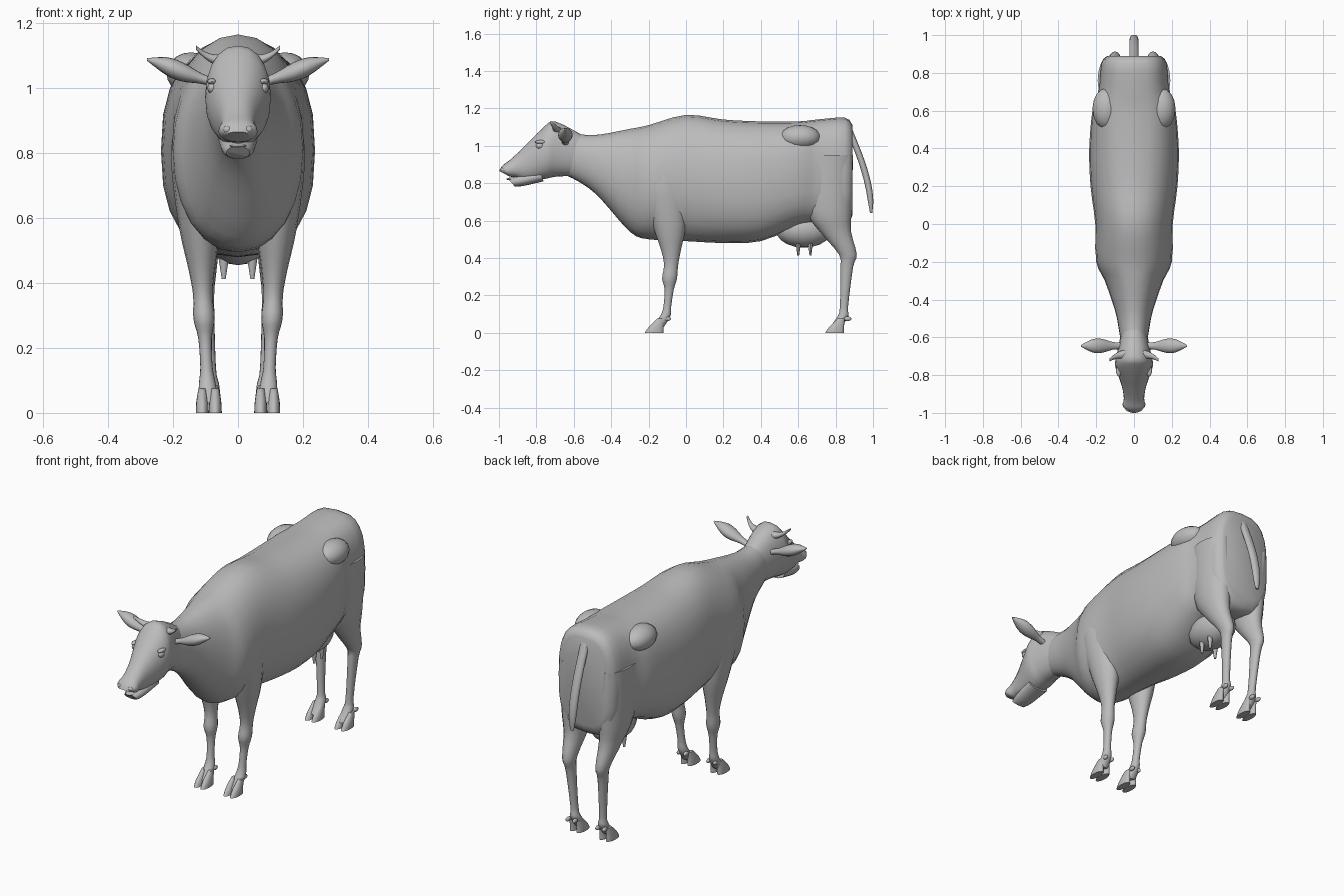
import bpy, bmesh
from math import sin, cos, pi, copysign, radians
from mathutils import Vector, Matrix

default_cube = bpy.data.objects.get("Cube")
if default_cube:
    bpy.data.objects.remove(default_cube)

grey = (0.5, 0.5, 0.5, 1)
hide_material = bpy.data.materials.new("plain_grey")
hide_material.use_nodes = True
hide_material.diffuse_color = grey
hide_material.node_tree.nodes["Principled BSDF"].inputs["Base Color"].default_value = grey


def finish(name, bm, mirror):
    bmesh.ops.recalc_face_normals(bm, faces=bm.faces)
    mesh = bpy.data.meshes.new(name)
    bm.to_mesh(mesh)
    bm.free()
    mesh.materials.append(hide_material)
    part = bpy.data.objects.new(name, mesh)
    bpy.context.collection.objects.link(part)
    if mirror:
        part.modifiers.new("Mirror", "MIRROR").use_mirror_merge = False
    bpy.ops.object.select_all(action="DESELECT")
    part.select_set(True)
    bpy.context.view_layer.objects.active = part
    bpy.ops.object.shade_smooth_by_angle(angle=radians(50))


def smooth_rows(rows, steps):
    """Insert Catmull-Rom sections between the given ones."""
    padded = [rows[0], *rows, rows[-1]]
    result = []
    for before, start, end, after in zip(padded, padded[1:], padded[2:], padded[3:]):
        for step in range(steps):
            t = step / steps
            ease_out, ease_in = t * (1 - t) ** 2 / 2, t * t * (1 - t) / 2
            blend = t * t * (3 - 2 * t)
            result.append([b + (c - b) * blend + (c - a) * ease_out - (d - b) * ease_in
                           for a, b, c, d in zip(before, start, end, after)])
    return result + [rows[-1]]


# Section rules: centre, sideways vector, upward vector, squareness
def body_section(y, low, high, width):
    centre = Vector((0, y, (low + high) / 2))
    return centre, Vector((width, 0, 0)), Vector((0, 0, high - centre.z)), 2.1 + max(0, y)


def head_section(y, low, high, width):
    top, bottom = Vector((0, y, high)), Vector((0, y * 0.9 - 0.06, low))
    return (top + bottom) / 2, Vector((width, 0, 0)), (top - bottom) / 2, 2.2


def upright_section(x, y, z, radius, depth):
    return Vector((x, y, z)), Vector((radius, 0, 0)), Vector((0, depth, 0)), 2


def sideways_section(x, y, z, radius):
    return Vector((x, y, z)), Vector((0, radius, 0)), Vector((0, 0, radius * 0.8)), 2


def front_leg_section(y, z, radius):
    return upright_section(0.09 + z / 20, y, z, radius, radius * (1 + z * 0.7))


def hind_leg_section(y, z, radius):
    return upright_section(0.08 + z / 20, y, z, radius, radius * (1 + z * 1.1))


def loft(name, section, rows, sides=16, steps=3, mirror=False):
    bm = bmesh.new()
    rings = []
    for row in smooth_rows(rows, steps):
        centre, across, upward, squareness = section(*row)
        ring = []
        for k in range(sides):
            angle = 2 * pi * k / sides
            u, v = (copysign(abs(q) ** (2 / squareness), q) for q in (cos(angle), sin(angle)))
            ring.append(bm.verts.new(centre + across * u + upward * v))
        rings.append(ring)
    for ring, following in zip(rings, rings[1:]):
        for k in range(sides):
            bm.faces.new((ring[k - 1], ring[k], following[k], following[k - 1]))
    bm.faces.new(rings[0])
    bm.faces.new(rings[-1])
    finish(name, bm, mirror)


def ball(name, centre, size, mirror=False):
    bm = bmesh.new()
    placement = Matrix.LocRotScale(Vector(centre), None, Vector(size))
    bmesh.ops.create_uvsphere(bm, u_segments=16, v_segments=10, radius=1, matrix=placement)
    finish(name, bm, mirror)


# Torso and neck: y, underside, topline, half width
loft("torso", body_section, [
    (-.68, .86, 1.08, .06), (-.56, .8, 1.06, .08), (-.46, .72, 1.06, .1),
    (-.3, .54, 1.09, .155), (-.2, .5, 1.11, .2), (0, .49, 1.165, .205),
    (.2, .48, 1.14, .23), (.4, .49, 1.13, .237), (.6, .57, 1.13, .22),
    (.7, .58, 1.14, .19), (.85, .57, 1.15, .175), (.89, .63, 1.11, .14)], sides=24)
ball("hip_bone", (.145, .61, 1.045), (.075, .11, .065), mirror=True)

# Head and slightly open lower jaw: y, underside, topline, half width
loft("head", head_section, [
    (-.56, .84, 1.06, .065), (-.7, .835, 1.13, .092), (-.76, .825, 1.1, .1),
    (-.87, .81, .99, .065), (-.94, .83, .925, .054), (-.98, .835, .895, .06),
    (-1, .845, .865, .035)], sides=20)
loft("lower_jaw", head_section, [
    (-.78, .81, .87, .06), (-.9, .785, .84, .05), (-.95, .782, .82, .036)])
ball("tongue", (0, -.93, .822), (.026, .03, .008))
ball("eye", (.08, -.78, 1), (.014, .022, .017), mirror=True)
ball("brow", (.08, -.775, 1.02), (.015, .032, .01), mirror=True)
ball("nostril_rim", (.032, -.978, .872), (.014, .014, .012), mirror=True)

# Ears rise outward as flat leaves; horns curve forward and taper
ear_outline = [(.06, .018), (.11, .02), (.17, .037), (.22, .035), (.28, .005)]
loft("ear", sideways_section,
     [(x, -.645, .99 + x * .35, radius) for x, radius in ear_outline], mirror=True)
horn_steps = [k / 4 for k in range(5)]
loft("horn", sideways_section,
     [(.05 + t * .08, -.69 - t * t * .03, 1.085 + t * t * .04, .024 - t * .016)
      for t in horn_steps], mirror=True)

# Legs from shoulder or hip to foot: y, height, half width
loft("front_leg", front_leg_section, [
    (-.11, .95, .04), (-.12, .8, .077), (-.09, .58, .064), (-.08, .44, .04), (-.08, .36, .03),
    (-.088, .29, .033), (-.09, .23, .021), (-.1, .14, .019), (-.11, .09, .026),
    (-.15, .03, .03)], mirror=True)
loft("hind_leg", hind_leg_section, [
    (.76, .95, .065), (.765, .66, .07), (.8, .54, .052), (.865, .42, .033),
    (.86, .35, .024), (.845, .14, .019), (.84, .09, .026), (.8, .03, .03)], mirror=True)

# Cloven hooves with dewclaws behind
for leg, toe_y in (("front", -.17), ("hind", .795)):
    for side, toe_x in (("inner", .07), ("outer", .11)):
        loft(leg + "_hoof_" + side, upright_section, [
            (toe_x, toe_y + .035, .075, .012, .02), (toe_x, toe_y + .01, .03, .019, .04),
            (toe_x, toe_y, 0, .02, .05)], mirror=True)
        ball(leg + "_dewclaw_" + side, (toe_x, toe_y + .07, .075), (.01, .02, .012), mirror=True)

# Tail hangs in a quarter curve and ends in a point
tail_steps = [k / 8 for k in range(9)]
loft("tail", upright_section,
     [(0, .87 + .12 * sin(t * pi / 2), 1.09 - t * .45, .024 - t ** 8 * .014, .018 - t ** 8 * .012)
      for t in tail_steps])

# Udder and teats
ball("udder", (0, .63, .55), (.1, .15, .095))
for place, teat_y in (("front", .6), ("rear", .665)):
    loft(place + "_teat", upright_section,
         [(.044, teat_y, .49 - t * .078, .018 - t * .012, .015 - t * .01) for t in horn_steps],
         sides=8, mirror=True)
